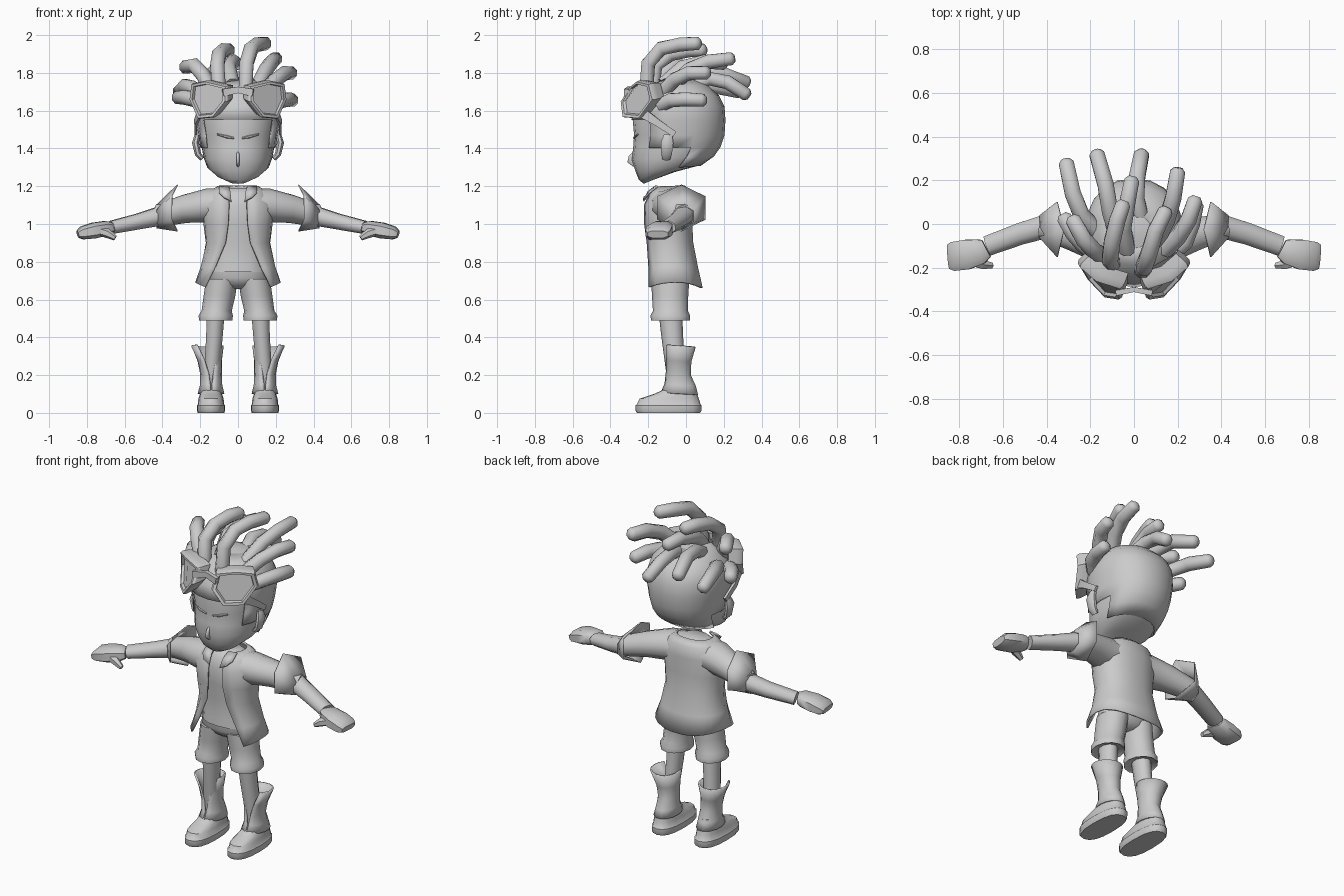
import bpy, bmesh, math
from mathutils import Vector

mat = bpy.data.materials.new("light grey")
mat.diffuse_color = (0.6, 0.6, 0.6, 1)


def loft(name, rings, wrap=True, cap=True, mirror=False, angle=40, thick=0, drop=None):
    """Skin a list of equal-length point rings."""
    bm = bmesh.new()
    rows = [[bm.verts.new(p) for p in r] for r in rings]
    n = len(rows[0])
    for a, b in zip(rows, rows[1:]):
        for i in range(n if wrap else n - 1):
            j = (i + 1) % n
            bm.faces.new((a[i], a[j], b[j], b[i]))
    if cap:
        bm.faces.new(rows[0][::-1])
        bm.faces.new(rows[-1])
    if drop:
        bmesh.ops.delete(bm, geom=[f for f in bm.faces if drop(f.calc_center_median())], context='FACES')
    bmesh.ops.recalc_face_normals(bm, faces=bm.faces)
    me = bpy.data.meshes.new(name)
    bm.to_mesh(me)
    bm.free()
    me.materials.append(mat)
    ob = bpy.data.objects.new(name, me)
    bpy.context.collection.objects.link(ob)
    if thick:
        s = ob.modifiers.new("thickness", 'SOLIDIFY')
        s.thickness, s.offset = thick, 0
    if mirror:
        ob.modifiers.new("mirror", 'MIRROR').use_mirror_merge = False
    bpy.context.view_layer.objects.active = ob
    ob.select_set(True)
    bpy.ops.object.shade_smooth_by_angle(angle=math.radians(angle))
    ob.select_set(False)
    return ob


def ring(zf, zb, yf, yb, rx, cx=0, n=16, p=2.0, gap=0.0, lift=0.0):
    """Flat oval ring; gap is the half angle left open at the front, lift raises the sides."""
    pts = []
    for i in range(n):
        t = i / (n - 1) if gap else i / n
        a = -math.pi / 2 + gap + t * (2 * math.pi - 2 * gap)
        up = lift * math.cos(a) ** 2
        c, s = math.cos(a), math.sin(a)
        c = math.copysign(abs(c) ** (2 / p), c)
        s = math.copysign(abs(s) ** (2 / p), s)
        pts.append((cx + rx * c, (yf + yb) / 2 + (yb - yf) / 2 * s, (zf + zb) / 2 + (zb - zf) / 2 * s + up))
    return pts


def tube(name, path, radii, sides=8, ref=(0, 0, 1), p=2.0, **kw):
    """Sweep an oval section (horizontal, vertical radius) along a path."""
    P = [Vector(q) for q in path]
    rings = []
    for i, q in enumerate(P):
        t = (P[min(i + 1, len(P) - 1)] - P[max(i - 1, 0)]).normalized()
        u = t.cross(Vector(ref)).normalized()
        v = u.cross(t)
        a, b = radii[i]
        row = []
        for k in range(sides):
            ang = 2 * math.pi * (k + 0.5) / sides
            c, s = math.cos(ang), math.sin(ang)
            row.append(q + u * a * math.copysign(abs(c) ** (2 / p), c) + v * b * math.copysign(abs(s) ** (2 / p), s))
        rings.append(row)
    return loft(name, rings, **kw)


# Head
head = [(1.213, 1.235, -.225, -.17, .045), (1.235, 1.275, -.25, -.06, .11), (1.28, 1.31, -.268, .07, .16),
        (1.34, 1.36, -.288, .14, .18), (1.40, 1.41, -.28, .175, .19), (1.47, 1.47, -.275, .195, .198),
        (1.55, 1.55, -.282, .2, .212), (1.62, 1.62, -.265, .195, .212), (1.68, 1.68, -.235, .165, .195),
        (1.73, 1.73, -.18, .11, .15), (1.76, 1.76, -.11, .04, .08)]
loft("head", [ring(*r, n=20, p=2.2) for r in head], angle=60)
# Hair cap sits just outside the skull, open over the face
cap = [(zf, zb, yf - .004, yb + .006, rx + .008) for zf, zb, yf, yb, rx in head[2:-1]] + [(1.768, 1.768, -.11, .04, .08)]
loft("hair_cap", [ring(*r, n=20, p=2.2) for r in cap], cap=False, thick=.006, angle=60,
     drop=lambda c: (c.z < 1.58 and c.y < -.17) or (c.z < 1.42 and c.y < -.02))
loft("hair_crown", [ring(*cap[-1], n=20, p=2.2), ring(1.778, 1.778, -.06, 0, .03, n=20)], angle=60)

# Face details
tube("nose", [(0, -.272, 1.385), (0, -.287, 1.355), (0, -.29, 1.335), (0, -.27, 1.31)],
     [(.006, .006), (.018, .01), (.024, .01), (.012, .008)], ref=(1, 0, 0), angle=80)
tube("brow", [(.022, -.275, 1.455), (.06, -.27, 1.462), (.11, -.255, 1.475)],
     [(.005, .005), (.006, .008), (.004, .004)], sides=6, mirror=True)
tube("ear", [(.19, -.105, 1.345), (.212, -.103, 1.37), (.225, -.1, 1.43), (.215, -.095, 1.47)],
     [(.022, .014), (.03, .018), (.036, .02), (.024, .016)], ref=(1, 0, 0), mirror=True)

# Goggles: frame with recessed lens
outline = [Vector(q) for q in ((.055, -.285, 1.73), (.165, -.25, 1.757), (.24, -.185, 1.742), (.25, -.165, 1.66),
                               (.205, -.24, 1.56), (.125, -.325, 1.568), (.06, -.335, 1.65))]
mid = sum(outline, Vector()) / 7
nrm = Vector((.55, -.8, -.15)).normalized()
steps = ((.9, -.07), (1.0, -.025), (1.03, 0), (.98, .015), (.84, .015), (.8, 0))
loft("goggle", [[mid + (q - mid) * s + nrm * d for q in outline] for s, d in steps], mirror=True, angle=30)
tube("goggle_bridge", [(-.08, -.315, 1.695), (0, -.30, 1.71), (.08, -.315, 1.695)],
     [(.018, .028), (.016, .024), (.018, .028)], sides=4, angle=30)
tube("goggle_strap", [(.205, -.225, 1.585), (.225, -.15, 1.535), (.222, -.06, 1.475)],
     [(.01, .036), (.01, .026), (.01, .022)], sides=4, mirror=True, angle=30)

# Dreadlocks
locks = [
    [(.04, -.21, 1.70), (.045, -.20, 1.85), (.07, -.13, 1.93), (.1, -.03, 1.95), (.145, .06, 1.956)],
    [(-.10, -.18, 1.70), (-.11, -.16, 1.84), (-.10, -.08, 1.90), (-.075, .02, 1.92), (-.05, .09, 1.92)],
    [(-.14, -.15, 1.70), (-.185, -.12, 1.79), (-.23, -.07, 1.84), (-.28, .02, 1.83)],
    [(.10, -.08, 1.72), (.15, .02, 1.82), (.18, .12, 1.86), (.2, .24, 1.875)],
    [(.14, -.12, 1.70), (.2, -.06, 1.765), (.25, .02, 1.80), (.28, .11, 1.80)],
    [(.18, -.13, 1.63), (.235, -.08, 1.655), (.265, 0, 1.66), (.285, .09, 1.655)],
    [(-.08, -.04, 1.73), (-.11, .06, 1.79), (-.13, .18, 1.80), (-.17, .32, 1.75)],
    [(.03, .03, 1.73), (.01, .12, 1.77), (.015, .22, 1.75), (.035, .32, 1.685)],
    [(-.03, -.12, 1.74), (-.05, -.02, 1.83), (-.03, .1, 1.86), (-.01, .2, 1.85)],
    [(-.16, -.04, 1.66), (-.24, .04, 1.72), (-.28, .14, 1.73), (-.31, .28, 1.70)],
    [(-.17, -.14, 1.63), (-.235, -.09, 1.66), (-.28, -.04, 1.67), (-.32, .03, 1.67)],
]
for k, path in enumerate(locks):
    end = Vector(path[-1]) + (Vector(path[-1]) - Vector(path[-2])).normalized() * .018
    tube(f"dreadlock_{k + 1}", path + [end], [(.04, .04)] * (len(path) - 1) + [(.037, .037), (.02, .02)],
         ref=(1, 0, 0), angle=50)

# Shirt and open jacket
shirt = [(.745, -.195, .02, .155), (.8, -.19, .02, .152), (.9, -.185, .015, .148), (1.0, -.2, .015, .158),
         (1.1, -.2, .01, .16), (1.16, -.18, 0, .12), (1.19, -.15, -.03, .07)]
loft("shirt", [ring(z, z, yf, yb, rx, p=2.3) for z, yf, yb, rx in shirt], angle=60)
jacket = [(.64, .66, -.245, .085, .222, .85, .04), (.76, .77, -.22, .06, .192, .65, .01), (.9, .9, -.21, .035, .166, .35),
          (1.0, 1.0, -.22, .03, .178, .24), (1.1, 1.1, -.22, .03, .19, .2), (1.16, 1.17, -.195, .025, .15, .28),
          (1.195, 1.2, -.165, -.01, .105, .4)]
loft("jacket", [ring(*r[:5], n=18, p=2.3, gap=r[5], lift=(r + (0,))[6]) for r in jacket],
     wrap=False, cap=False, thick=.01, angle=50)
# Lapels
loft("lapel", [[(.035, -.225, 1.12), (.075, -.222, 1.14)], [(.04, -.2, 1.17), (.1, -.195, 1.165)],
               [(.05, -.16, 1.2), (.1, -.15, 1.2)]], wrap=False, cap=False, thick=.009, mirror=True)

# Sleeves, turned-up cuffs, arms and hands
tube("sleeve", [(.06, -.09, 1.10), (.16, -.08, 1.098), (.28, -.045, 1.08), (.42, -.01, 1.045)],
     [(.11, .09), (.10, .09), (.08, .075), (.058, .06)], sides=10, mirror=True, angle=60)
# Cuff: narrow outer ring, wide pointed inner ring
narrow = [(.43, -.012 + .058 * math.sin(a), 1.04 + .06 * math.cos(a)) for a in [k * math.pi / 3 for k in range(6)]]
wide = [(.32 + .035 * abs(math.sin(a)), -.025 + .145 * math.sin(a), 1.085 + .122 * math.cos(a))
        for a in [k * math.pi / 3 for k in range(6)]]
loft("sleeve_cuff", [narrow, wide], cap=False, thick=.006, mirror=True, angle=20)
tube("forearm", [(.4, -.01, 1.045), (.52, -.045, 1.015), (.67, -.1, .982)],
     [(.058, .056), (.054, .045), (.05, .037)], mirror=True, angle=60)
tube("hand", [(.675, -.112, .98), (.70, -.125, .978), (.765, -.14, .965), (.825, -.148, .952), (.848, -.15, .945)],
     [(.045, .028), (.06, .04), (.072, .044), (.07, .036), (.058, .02)], p=3, mirror=True, angle=50)
tube("thumb", [(.74, -.17, .965), (.69, -.185, .95), (.65, -.19, .925)],
     [(.026, .026), (.024, .025), (.014, .014)], sides=6, mirror=True, angle=50)

# Shorts with rolled hems
loft("shorts_hips", [ring(z, z, yf, yb, rx, p=2.4) for z, yf, yb, rx in
                     ((.655, -.13, -.03, .05), (.68, -.165, .0, .12), (.715, -.187, .015, .165), (.8, -.18, .015, .145))],
     angle=60)
shorts = [(.50, .118, .072, -.16, .0), (.488, .118, .088, -.185, .02), (.515, .118, .091, -.188, .022),
          (.54, .113, .08, -.175, .01), (.62, .098, .084, -.18, .012), (.71, .085, .084, -.185, .018)]
loft("shorts_leg", [ring(z, z, yf, yb, rx, cx=cx, n=12) for z, cx, rx, yf, yb in shorts], mirror=True, angle=50)

# Legs
loft("leg", [ring(z, z, yf, yb, rx, cx=cx, n=10) for z, cx, rx, yf, yb in
             ((.1, .142, .045, -.09, .01), (.25, .137, .043, -.11, -.005), (.4, .125, .046, -.13, -.015),
              (.53, .118, .05, -.145, -.02))], mirror=True, angle=60)

# Boots: soled foot plus flared shaft split at the front
foot = [(0, .07, -.26, .075), (.012, .075, -.268, .082), (.04, .075, -.268, .082), (.045, .07, -.26, .077),
        (.075, .067, -.245, .068), (.1, .058, -.17, .06), (.125, .052, -.115, .055), (.16, .045, -.095, .045)]
loft("boot_foot", [ring(z, z, yf, yb, rx, cx=.143, n=16, p=2.5) for z, rx, yf, yb in foot], mirror=True, angle=40)
shaft = [(.095, .143, .066, -.13, .062, .05), (.14, .142, .054, -.11, .05, .08), (.2, .143, .052, -.105, .022, .25),
         (.27, .15, .06, -.11, .025, .5), (.35, .162, .082, -.125, .048, .75)]
loft("boot_shaft", [ring(z + .012, z, yf, yb, rx, cx=cx, n=14, gap=g) for z, cx, rx, yf, yb, g in shaft],
     wrap=False, cap=False, thick=.01, mirror=True, angle=50)
